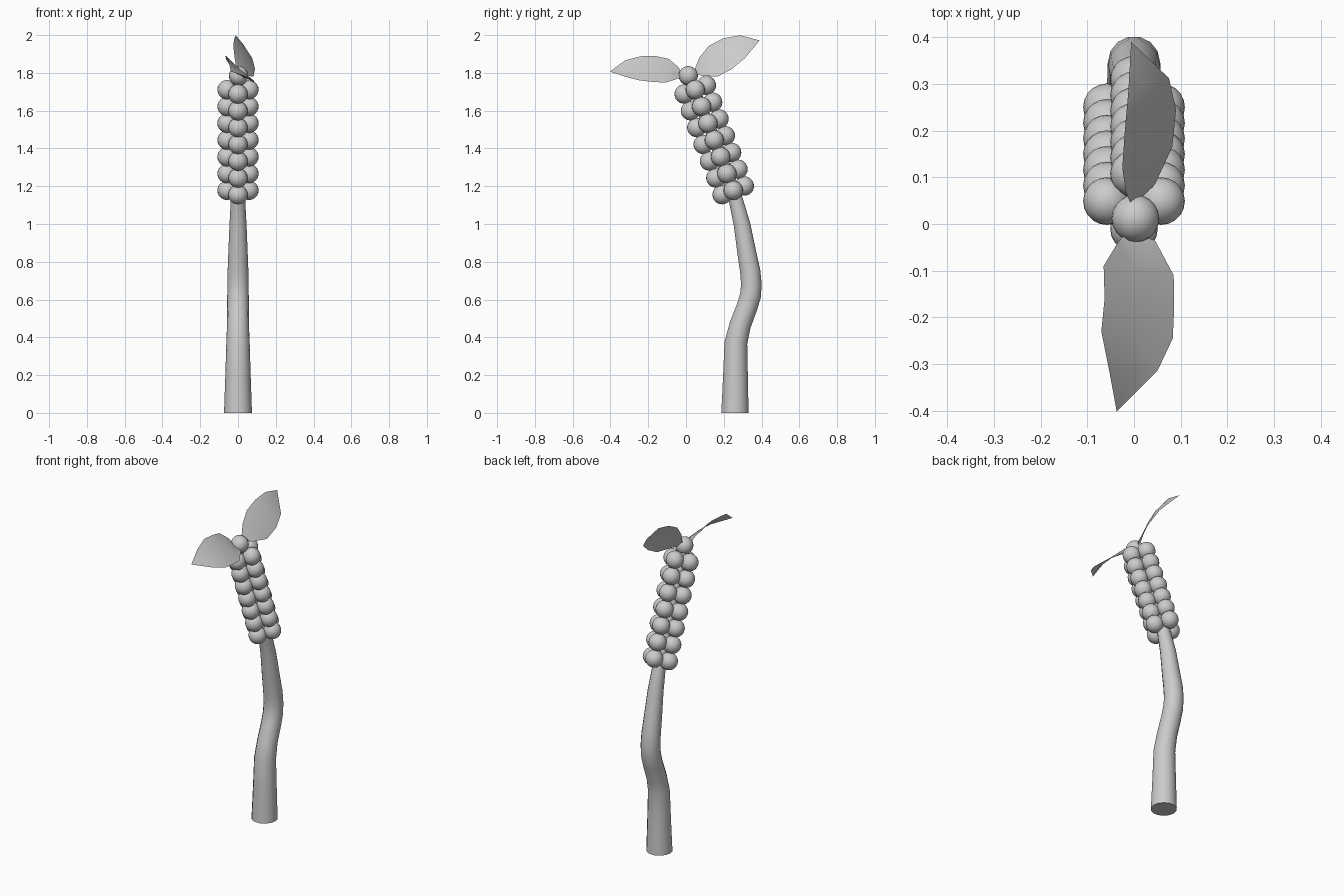
import bpy, math
from mathutils import Vector

if "Cube" in bpy.data.objects:
    bpy.data.objects.remove(bpy.data.objects["Cube"])


def mesh_object(name, verts, faces, smooth=True):
    me = bpy.data.meshes.new(name)
    me.from_pydata(verts, [], faces)
    me.update()
    ob = bpy.data.objects.new(name, me)
    bpy.context.collection.objects.link(ob)
    if smooth:
        bpy.ops.object.select_all(action='DESELECT')
        bpy.context.view_layer.objects.active = ob
        ob.select_set(True)
        bpy.ops.object.shade_smooth_by_angle(angle=math.radians(50))
    return ob


# Stem: tapered tube swept along a bent path of (y, z, radius)
path = [(.259, 0, .074), (.262, .2, .067), (.264, .37, .062), (.287, .466, .058),
        (.323, .56, .057), (.341, .62, .057), (.346, .68, .056), (.340, .75, .055),
        (.325, .83, .052), (.296, 1.0, .045), (.258, 1.15, .037), (.15, 1.45, .033),
        (.02, 1.77, .028)]
SIDES = 14
verts, faces = [], []
for i, (y, z, r) in enumerate(path):
    a, b = path[max(i - 1, 0)], path[min(i + 1, len(path) - 1)]
    t = Vector((0, b[0] - a[0], b[1] - a[1])).normalized() if i else Vector((0, 0, 1))
    side = Vector((1, 0, 0))
    up = t.cross(side)
    for k in range(SIDES):
        ang = 2 * math.pi * k / SIDES
        verts.append(Vector((0, y, z)) + r * (math.cos(ang) * side + math.sin(ang) * up))
for i in range(len(path) - 1):
    for k in range(SIDES):
        n = (k + 1) % SIDES
        faces.append((i * SIDES + k, i * SIDES + n, (i + 1) * SIDES + n, (i + 1) * SIDES + k))
faces.append(tuple(reversed(range(SIDES))))
mesh_object("stem", verts, faces)


# Grains: four columns of seven spheres around the leaning ear, plus one on top
def grain(name, loc):
    bpy.ops.mesh.primitive_uv_sphere_add(segments=20, ring_count=12, radius=.051, location=loc)
    bpy.context.object.name = name
    bpy.ops.object.shade_smooth()


low, high = Vector((0, .250, 1.178)), Vector((0, .049, 1.711))
across = Vector((0, .059, .023))
offsets = {"front": -across, "back": across,
           "left": Vector((-.058, 0, 0)), "right": Vector((.058, 0, 0))}
for row in range(7):
    centre = low.lerp(high, row / 6)
    for label, off in offsets.items():
        grain(f"grain_{label}_{row + 1}", centre + off)
grain("grain_tip", (.003, .012, 1.785))


# Leaves: folded blades given as (left edge, midrib, right edge) rows
def leaf(name, base, rows, tip):
    v = [base] + [p for row in rows for p in row] + [tip]
    end = len(v) - 1
    f = [(0, 2, 1), (0, 3, 2)]
    for i in range(len(rows) - 1):
        s = 1 + 3 * i
        f += [(s, s + 1, s + 4, s + 3), (s + 1, s + 2, s + 5, s + 4)]
    f += [(end - 3, end - 2, end), (end - 2, end - 1, end)]
    mesh_object(name, v, f)


leaf("leaf_front", (-.015, -.015, 1.785), [
    ((-.035, -.04, 1.83), (-.005, -.045, 1.80), (.045, -.035, 1.772)),
    ((-.065, -.09, 1.874), (.003, -.10, 1.815), (.085, -.11, 1.748)),
    ((-.063, -.16, 1.889), (.006, -.17, 1.823), (.086, -.18, 1.753)),
    ((-.070, -.23, 1.890), (.003, -.24, 1.825), (.083, -.245, 1.760)),
    ((-.052, -.32, 1.868), (-.010, -.32, 1.820), (.050, -.315, 1.778)),
], (-.037, -.402, 1.807))

leaf("leaf_back", (-.004, .037, 1.795), [
    ((-.018, .070, 1.880), (.012, .085, 1.842), (.045, .085, 1.785)),
    ((-.025, .120, 1.943), (.027, .150, 1.885), (.082, .165, 1.780)),
    ((-.020, .195, 1.982), (.035, .225, 1.925), (.090, .245, 1.822)),
    ((-.012, .285, 1.999), (.025, .300, 1.955), (.075, .312, 1.878)),
], (-.006, .390, 1.972))
